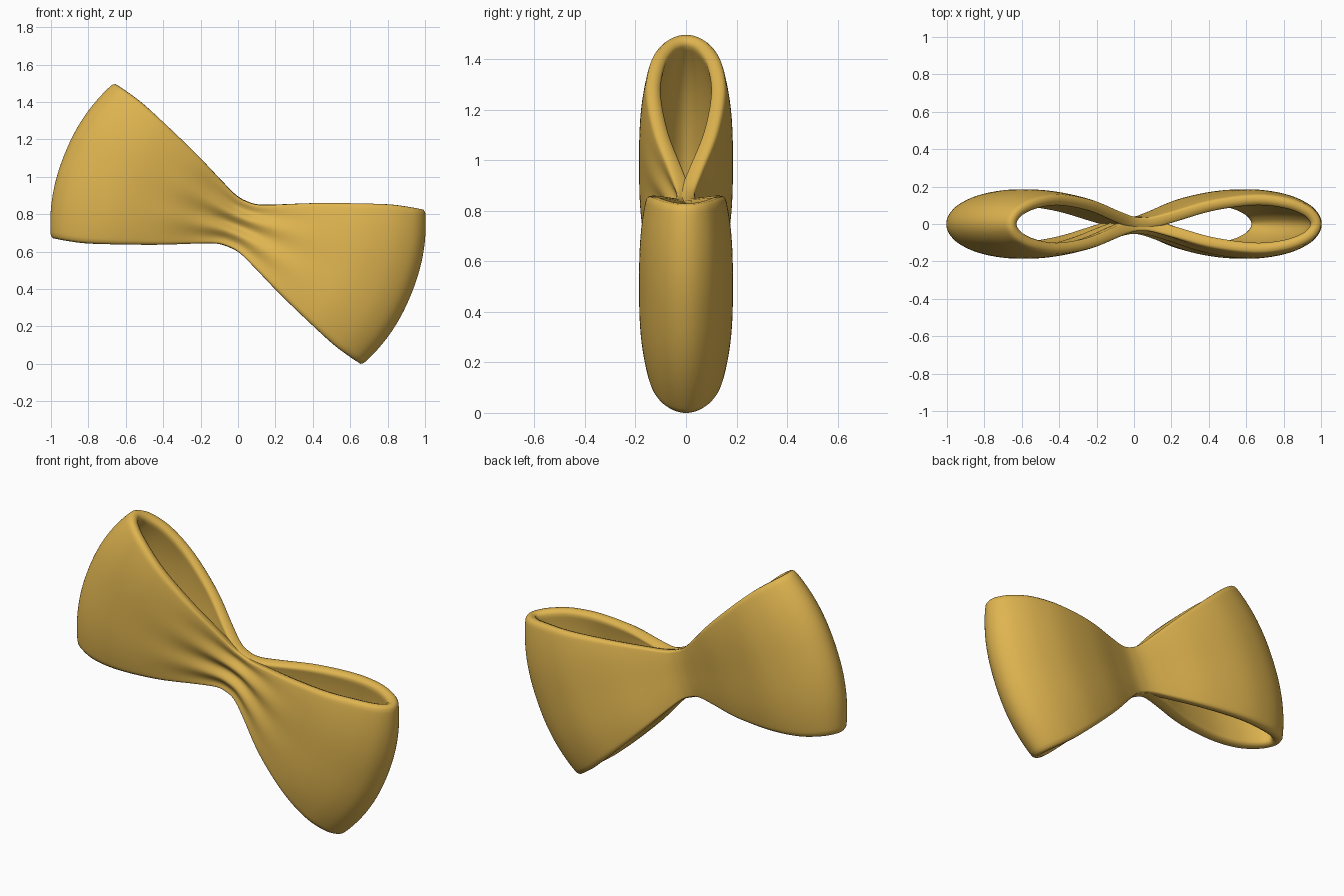
import bpy, math
from mathutils import Vector, Matrix

if "Cube" in bpy.data.objects:
    bpy.data.objects.remove(bpy.data.objects["Cube"])

# Quarter profile of the loop: distance from knot, depth, half width
QUARTER = [Vector(p) for p in [
    (0.0, 0.040, 0.134), (0.07, 0.048, 0.142), (0.18, 0.083, 0.184),
    (0.38, 0.150, 0.266), (0.62, 0.186, 0.353), (0.80, 0.166, 0.412),
    (0.92, 0.118, 0.440), (0.98, 0.062, 0.452), (1.0, 0.0, 0.456)]]
STEPS, ROWS = 4, 24
CENTRE, TILT = Vector((0, 0, 0.748)), math.radians(22.2)


def flip(points, su, sy):
    return [Vector((p.x * su, p.y * sy, p.z)) for p in points]


def smooth_loop(points, steps):
    """Closed Catmull-Rom curve through the points."""
    out, n = [], len(points)
    for i in range(n):
        a, b, c, d = (points[(i + k) % n] for k in (-1, 0, 1, 2))
        for s in range(steps):
            t = s / steps
            out.append(0.5 * (2 * b + (c - a) * t + (2 * a - 5 * b + 4 * c - d) * t * t
                              + (3 * b - a - 3 * c + d) * t ** 3))
    return out


# Closed loop: right tip, back, left tip, front
path = (QUARTER[::-1] + flip(QUARTER[1:], -1, 1)
        + flip(QUARTER[-2::-1], -1, -1) + flip(QUARTER[1:-1], 1, -1))
path = smooth_loop(path, STEPS)

# Band swept along the loop: curved ends, rims rolled inwards, pleats at the front
rot = Matrix.Rotation(TILT, 3, 'Y')
verts, faces = [], []
for u, y, h in path:
    for j in range(ROWS + 1):
        w = 2 * j / ROWS - 1
        depth = y * (1 - 0.17 * abs(w) ** 3)
        if y < 0:
            fade = math.exp(-(u / 0.27) ** 2) * (1 - w ** 4)
            depth += 0.014 * fade * math.cos(2.8 * math.pi * w + 0.6)
        local = Vector((u * (1 - 0.105 * abs(w) ** 2.2), depth, h * w))
        verts.append(rot @ local + CENTRE)
n, m = len(path), ROWS + 1
for i in range(n):
    a, b = i * m, ((i + 1) % n) * m
    for j in range(ROWS):
        faces.append((a + j, b + j, b + j + 1, a + j + 1))

mesh = bpy.data.meshes.new("bow")
mesh.from_pydata(verts, [], faces)
bow = bpy.data.objects.new("bow", mesh)
bpy.context.collection.objects.link(bow)
for p in mesh.polygons:
    p.use_smooth = True

# Cloth thickness with soft rims
solid = bow.modifiers.new("thickness", 'SOLIDIFY')
solid.thickness = 0.06
solid.offset = -1
sub = bow.modifiers.new("soft", 'SUBSURF')
sub.levels = sub.render_levels = 1

mat = bpy.data.materials.new("gold_cloth")
mat.diffuse_color = (0.74, 0.46, 0.08, 1)
mat.use_nodes = True
mat.node_tree.nodes["Principled BSDF"].inputs["Base Color"].default_value = mat.diffuse_color
mesh.materials.append(mat)
